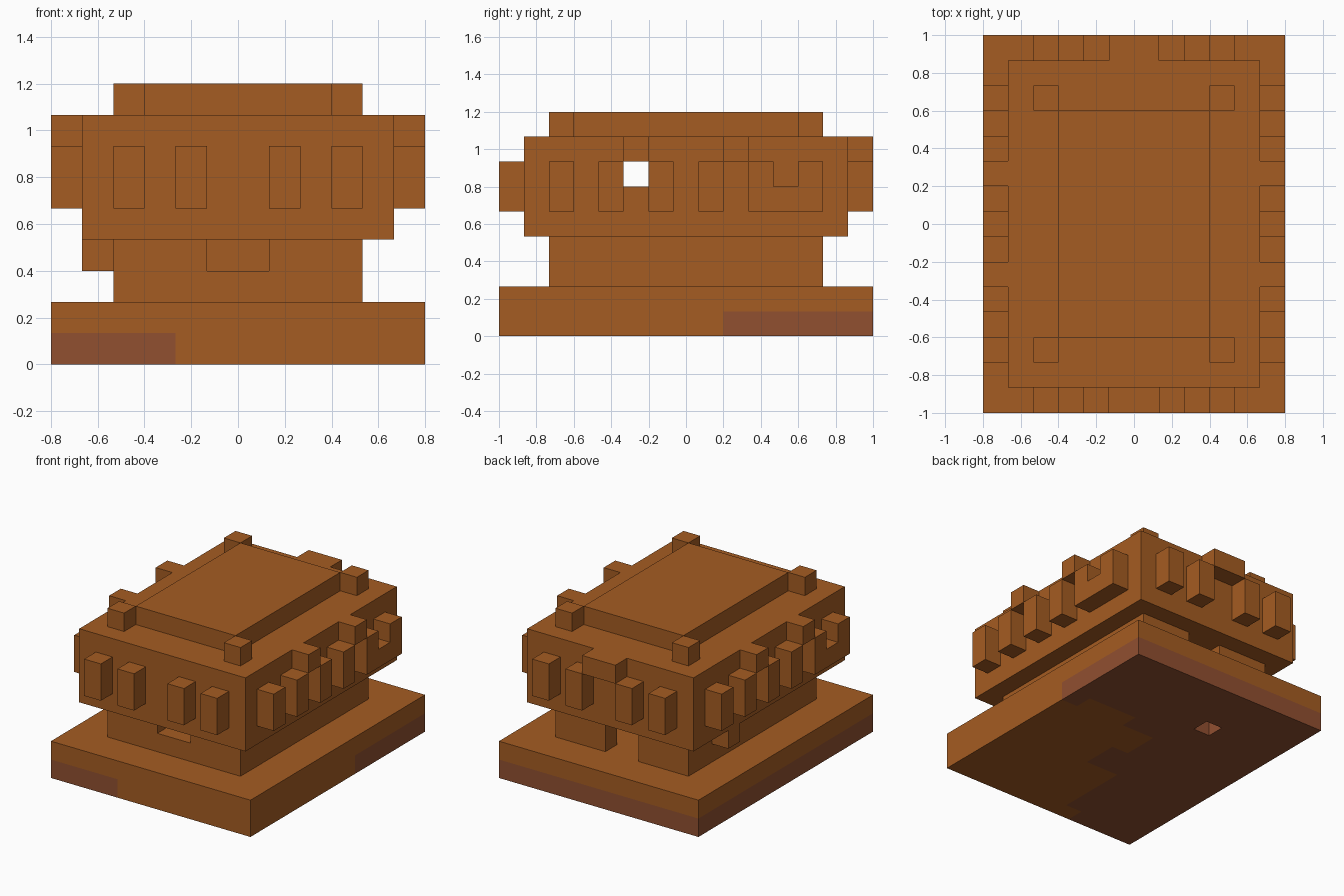
import bpy, bmesh
from mathutils import Vector

cube = bpy.data.objects.get("Cube")
if cube:
    bpy.data.objects.remove(cube, do_unlink=True)

U = 2 / 15                        # edge of one block
ORIGIN = Vector((-0.8, -1.0, 0))  # corner of the block grid


def material(name, rgb):
    m = bpy.data.materials.new(name)
    m.use_nodes = True
    m.diffuse_color = (*rgb, 1)
    m.node_tree.nodes["Principled BSDF"].inputs["Base Color"].default_value = (*rgb, 1)
    return m


MATS = [material("orange_clay", (0.376, 0.107, 0.016)),
        material("reddish_clay", (0.283, 0.080, 0.030))]


def box(x0, x1, y0, y1, z0, z1):
    """Set of grid cells filling a block."""
    return {(x, y, z) for x in range(x0, x1) for y in range(y0, y1) for z in range(z0, z1)}


def half_turn(cells):
    return {(11 - x, 14 - y, z) for x, y, z in cells}


parts = {}

# Base plinth with a small socket underneath
parts["base"] = box(0, 12, 0, 15, 0, 2) - box(4, 5, 11, 12, 0, 1)

# Recessed pedestal: rear doorway into a chamber, front niche, side bracket
parts["pedestal"] = (box(2, 10, 2, 13, 2, 4) - box(5, 7, 12, 13, 2, 4)
                     - box(3, 9, 8, 12, 2, 4) - box(5, 7, 2, 3, 3, 4))
parts["side_bracket"] = box(1, 2, 10, 11, 3, 4)

# Main body with a slot running from side to side
parts["body"] = box(1, 11, 1, 14, 4, 8) - box(1, 11, 5, 6, 6, 7)

# Roof slab and its corner blocks
parts["roof_slab"] = box(3, 9, 3, 12, 8, 9)
parts["roof_corners"] = {(x, y, 8) for x in (2, 9) for y in (2, 12)}

# Posts on the front and rear faces
for name, y in (("front_posts", 0), ("rear_posts", 14)):
    parts[name] = set().union(*(box(x, x + 1, y, y + 1, 5, 7) for x in (2, 4, 7, 9)))
parts["rear_lintel"] = box(5, 7, 14, 15, 7, 8)

# Posts, notched panel and lintels on the sides
posts = set().union(*(box(11, 12, y, y + 1, 5, 7) for y in (2, 4, 6, 8)))
posts |= box(11, 12, 10, 13, 5, 7) - {(11, 11, 6)}
lintels = {(11, 5, 7), (11, 9, 7)}
parts["left_posts"], parts["right_posts"] = posts, half_turn(posts)
parts["left_lintels"], parts["right_lintels"] = lintels, half_turn(lintels)

# Patch of the lowest layer that keeps the main colour
CLEAN = (box(4, 12, 0, 1, 0, 1) | box(5, 12, 1, 5, 0, 1) | box(7, 12, 5, 7, 0, 1)
         | box(6, 12, 7, 9, 0, 1) | box(8, 11, 9, 10, 0, 1))

solid = set().union(*parts.values())


def build(name, cells):
    """Make only the outer faces of the cells, then merge flat areas."""
    bm = bmesh.new()
    verts = {}

    def vert(p):
        if p not in verts:
            verts[p] = bm.verts.new(ORIGIN + Vector(p) * U)
        return verts[p]

    for cell in sorted(cells):
        for axis in range(3):
            for side in (0, 1):
                near = list(cell)
                near[axis] += 2 * side - 1
                if tuple(near) in solid:
                    continue
                a, b = (axis + 1) % 3, (axis + 2) % 3
                ring = []
                for da, db in ((0, 0), (1, 0), (1, 1), (0, 1)):
                    p = list(cell)
                    p[axis] += side
                    p[a] += da
                    p[b] += db
                    ring.append(vert(tuple(p)))
                face = bm.faces.new(ring if side else ring[::-1])
                face.material_index = int(cell[2] == 0 and cell not in CLEAN)
    bmesh.ops.dissolve_limit(bm, angle_limit=0.01, verts=bm.verts[:],
                             edges=bm.edges[:], delimit={'MATERIAL'})
    mesh = bpy.data.meshes.new(name)
    bm.to_mesh(mesh)
    bm.free()
    for m in MATS:
        mesh.materials.append(m)
    bpy.context.scene.collection.objects.link(bpy.data.objects.new(name, mesh))


for part_name, part_cells in parts.items():
    build(part_name, part_cells)
